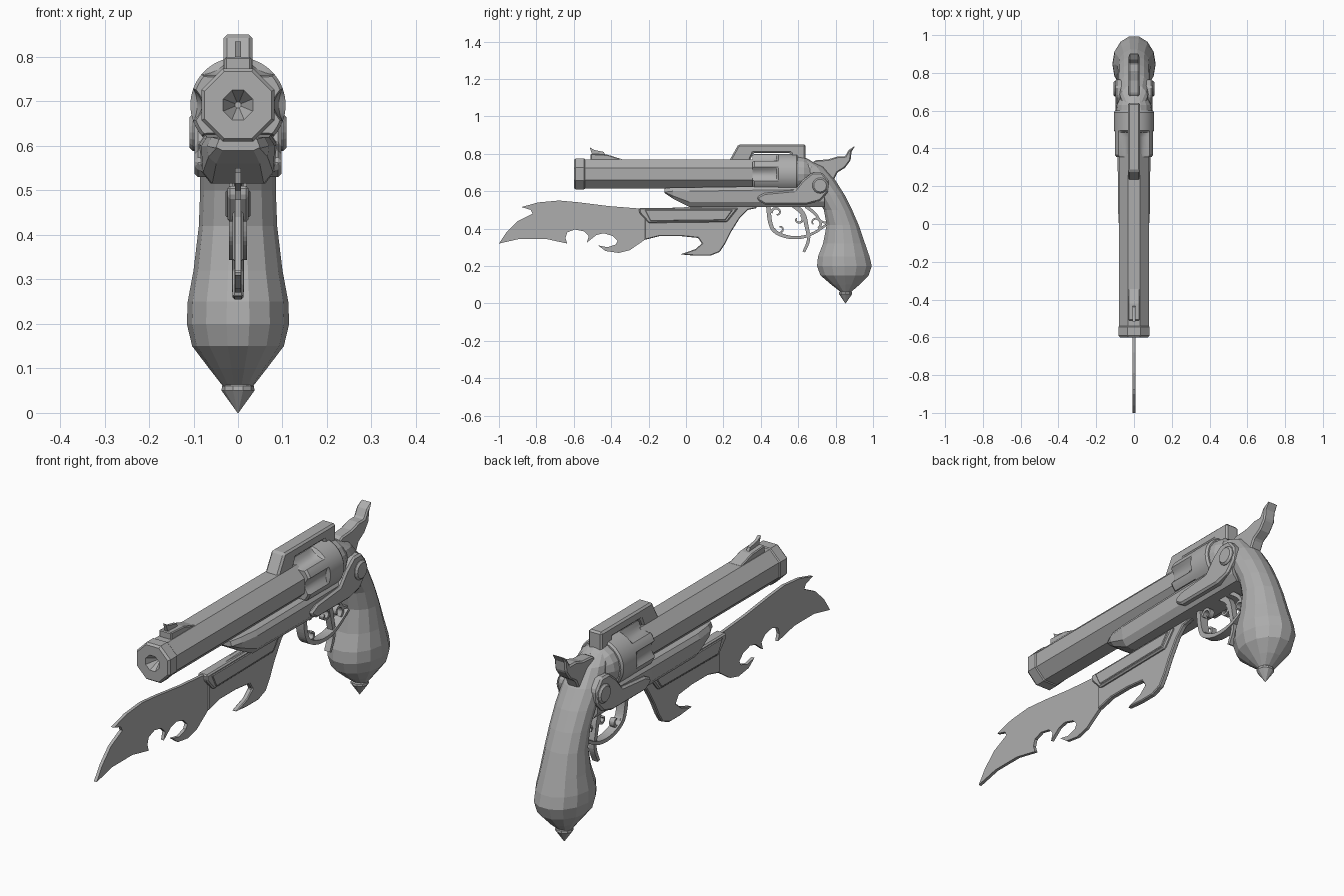
import bpy, bmesh
from math import sin, cos, pi
from mathutils import Vector

cube = bpy.data.objects.get("Cube")
if cube:
    bpy.data.objects.remove(cube, do_unlink=True)

# One plain metal colour for everything
METAL = (0.42, 0.42, 0.42, 1)
metal = bpy.data.materials.new("grey metal")
metal.use_nodes = True
metal.diffuse_color = METAL
metal.node_tree.nodes["Principled BSDF"].inputs["Base Color"].default_value = METAL

AXIS = 0.692  # height of the barrel axis


def finish(name, bm, bevel=0, smooth=False):
    """Turn a bmesh into a named object with optional bevel and smoothing."""
    bmesh.ops.recalc_face_normals(bm, faces=bm.faces)
    mesh = bpy.data.meshes.new(name)
    bm.to_mesh(mesh)
    bm.free()
    mesh.materials.append(metal)
    obj = bpy.data.objects.new(name, mesh)
    bpy.context.collection.objects.link(obj)
    if bevel:
        mod = obj.modifiers.new("bevel", "BEVEL")
        mod.width = bevel
        mod.segments = 1
        mod.limit_method = "ANGLE"
    if smooth:
        bpy.ops.object.select_all(action="DESELECT")
        obj.select_set(True)
        bpy.context.view_layer.objects.active = obj
        bpy.ops.object.shade_smooth_by_angle()
    return obj


def plate(name, outline, half, bevel=0, offset=0):
    """Extrude a side outline (y, z) to a thickness of 2 * half across x."""
    bm = bmesh.new()
    face = bm.faces.new([bm.verts.new((offset - half, y, z)) for y, z in outline])
    new = bmesh.ops.extrude_face_region(bm, geom=[face])["geom"]
    for v in new:
        if isinstance(v, bmesh.types.BMVert):
            v.co.x = offset + half
    return finish(name, bm, bevel)


def loft(name, rings, bevel=0, smooth=False):
    """Skin a row of equal rings and cap both ends."""
    bm = bmesh.new()
    rows = [[bm.verts.new(p) for p in ring] for ring in rings]
    count = len(rows[0])
    for a, b in zip(rows, rows[1:]):
        for i in range(count):
            j = (i + 1) % count
            bm.faces.new((a[i], a[j], b[j], b[i]))
    bm.faces.new(rows[0])
    bm.faces.new(rows[-1])
    return finish(name, bm, bevel, smooth)


def round_ring(y, radius, sides, turn=0.0):
    """Ring around the barrel axis."""
    angles = [2 * pi * (i + turn) / sides for i in range(sides)]
    return [(radius * cos(a), y, AXIS + radius * sin(a)) for a in angles]


def curve_through(points, steps=5):
    """Smooth path through a few points."""
    p = [Vector(q) for q in points]
    p = [2 * p[0] - p[1]] + p + [2 * p[-1] - p[-2]]
    path = []
    for a, b, c, d in zip(p, p[1:], p[2:], p[3:]):
        for k in range(steps):
            t = k / steps
            path.append(b + (c - a) * t / 2 + (2 * a - 5 * b + 4 * c - d) * t * t / 2
                        + (3 * b - a - 3 * c + d) * t ** 3 / 2)
    return path + [p[-2]]


def ribbon(name, points, half, thick):
    """Bent strip following a path, tapering a little to its end."""
    path = curve_through(points)
    left, right = [], []
    last = len(path) - 1
    for i, p in enumerate(path):
        along = (path[min(i + 1, last)] - path[max(i - 1, 0)]).normalized()
        side = Vector((-along.y, along.x)) * thick * (1 - i / last / 2)
        left.append(p + side)
        right.append(p - side)
    return plate(name, left + right[::-1], half)


def curl(name, y, z, radius, start, turn):
    """Small scroll ornament."""
    points = [(y + radius * (1 - k / 9) * cos(start + turn * k),
               z + radius * (1 - k / 9) * sin(start + turn * k)) for k in range(7)]
    ribbon(name, points, 0.012, 0.007)


# Barrel: octagon with a muzzle band and a conical bore
OCT = 0.085
loft("barrel", [round_ring(y, OCT, 8, 0.5) for y in (-0.54, 0.37)])
loft("muzzle_band", [round_ring(y, r, 8, 0.5) for y, r in
     ((-0.54, OCT), (-0.545, OCT + 0.004), (-0.59, OCT + 0.004), (-0.6, OCT - 0.004))])
bm = bmesh.new()
muzzle = bpy.data.objects["muzzle_band"].data
bm.from_mesh(muzzle)
front = min(bm.faces, key=lambda f: f.calc_center_median().y)
bmesh.ops.inset_region(bm, faces=[front], thickness=0.045)
hole = bmesh.ops.extrude_face_region(bm, geom=[front])["geom"]
deep = [v for v in hole if isinstance(v, bmesh.types.BMVert)]
bmesh.ops.delete(bm, geom=[front], context="FACES_ONLY")
for v in deep:
    v.co = Vector((v.co.x * 0.2, -0.55, AXIS + (v.co.z - AXIS) * 0.2))
bmesh.ops.recalc_face_normals(bm, faces=bm.faces)
bm.to_mesh(muzzle)
bm.free()

# Front sight
plate("sight_base", [(-0.51, 0.76), (-0.51, 0.80), (-0.42, 0.795), (-0.34, 0.77), (-0.34, 0.76)], 0.03, 0.004)
plate("sight_blade", [(-0.5, 0.79), (-0.515, 0.835), (-0.49, 0.82), (-0.44, 0.81), (-0.43, 0.79)], 0.007)

# Top strap bridging the cylinder
plate("top_strap", [(0.23, 0.76), (0.28, 0.85), (0.64, 0.85), (0.64, 0.75), (0.57, 0.75),
                    (0.56, 0.805), (0.36, 0.805), (0.34, 0.76)], 0.033, 0.008)


# Fluted cylinder
def fluted(y, radius, depth):
    ring = []
    for x, _, z in round_ring(y, 1, 72):
        a = 2 * pi * len(ring) / 72
        r = radius - depth * max(0, cos(6 * a) + 0.4) ** 0.5
        ring.append((r * x, y, AXIS + r * (z - AXIS)))
    return ring


loft("cylinder", [fluted(*s) for s in ((0.355, 0.1, 0.018), (0.365, 0.107, 0.022), (0.46, 0.107, 0.022),
     (0.485, 0.107, 0.013), (0.495, 0.107, 0), (0.59, 0.107, 0), (0.6, 0.1, 0))], smooth=True)
loft("recoil_shield", [round_ring(y, r, 16) for y, r in ((0.6, 0.095), (0.63, 0.092), (0.67, 0.07))])


# Lower frame with a pointed nose under the barrel
def frame_ring(y, low, w, top):
    half = [(w * 0.7, low), (w * 0.95, low + (top - low) * 0.25), (w, top - 0.02), (w * 0.85, top)]
    return [(x, y, z) for x, z in half] + [(-x, y, z) for x, z in half[::-1]]


loft("lower_frame", [frame_ring(*s) for s in ((-0.115, 0.59, 0.05, 0.615), (-0.07, 0.56, 0.07, 0.62),
     (0.02, 0.515, 0.083, 0.62), (0.36, 0.515, 0.087, 0.625), (0.74, 0.515, 0.087, 0.63))])

# Side plates and pivot caps, one on each side
SIDE = [(0.38, 0.57), (0.42, 0.59), (0.58, 0.605), (0.625, 0.66), (0.675, 0.70), (0.727, 0.70),
        (0.765, 0.655), (0.76, 0.595), (0.717, 0.548), (0.65, 0.53), (0.42, 0.53), (0.385, 0.55)]


def disc(radius):
    return [(0.717 + radius * cos(k * pi / 8), 0.63 + radius * sin(k * pi / 8)) for k in range(16)]


for label, s in (("left", 1), ("right", -1)):
    plate(label + "_side_plate", SIDE, 0.025, 0.008, s * 0.073)
    plate(label + "_pivot_cap", disc(0.042), 0.015, 0.008, s * 0.094)

# Grip: stacked oval sections (z, front, back, half width)
SECTIONS = [(0.055, 0.835, 0.875, 0.03), (0.10, 0.775, 0.93, 0.065), (0.15, 0.715, 0.98, 0.103),
            (0.2, 0.697, 0.997, 0.115), (0.25, 0.702, 0.985, 0.113), (0.32, 0.73, 0.96, 0.1),
            (0.42, 0.75, 0.925, 0.088), (0.5, 0.735, 0.89, 0.085), (0.58, 0.69, 0.85, 0.085),
            (0.66, 0.62, 0.80, 0.085), (0.73, 0.6, 0.74, 0.07), (0.77, 0.6, 0.65, 0.04)]


def oval(z, front, back, w, sides=14):
    angles = [2 * pi * i / sides for i in range(sides)]
    return [(w * cos(a), (front + back) / 2 + (back - front) / 2 * sin(a), z) for a in angles]


loft("grip", [oval(*s) for s in SECTIONS])
loft("pommel_spike", [oval(z, 0.853 - r, 0.853 + r, r, 10) for z, r in
     ((0, 0.001), (0.05, 0.037), (0.06, 0.036), (0.068, 0.025))])

# Hammer with an upswept spur
plate("hammer", [(0.66, 0.74), (0.69, 0.765), (0.76, 0.77), (0.81, 0.785), (0.85, 0.785), (0.87, 0.82),
                 (0.905, 0.843), (0.885, 0.81), (0.88, 0.765), (0.85, 0.725), (0.81, 0.70), (0.79, 0.66),
                 (0.72, 0.68)], 0.028, 0.006)

# Underslung blade: thin flame-shaped front, thicker hooked rear
plate("blade_front", [(-1, 0.32), (-0.96, 0.38), (-0.9, 0.44), (-0.82, 0.48), (-0.83, 0.5), (-0.88, 0.515),
                      (-0.79, 0.54), (-0.68, 0.55), (-0.57, 0.54), (-0.41, 0.52), (-0.22, 0.505),
                      (-0.22, 0.34), (-0.3, 0.285), (-0.36, 0.27), (-0.43, 0.28), (-0.47, 0.31),
                      (-0.42, 0.3), (-0.375, 0.315), (-0.365, 0.335), (-0.39, 0.36), (-0.44, 0.375),
                      (-0.48, 0.365), (-0.53, 0.325), (-0.52, 0.36), (-0.545, 0.385), (-0.595, 0.395),
                      (-0.635, 0.38), (-0.645, 0.35), (-0.635, 0.32), (-0.75, 0.345), (-0.89, 0.345)], 0.007)
plate("blade_rear", [(-0.22, 0.505), (0.36, 0.53), (0.38, 0.51), (0.33, 0.5), (0.29, 0.46), (0.24, 0.38),
                     (0.21, 0.32), (0.18, 0.275), (0.13, 0.255), (0.05, 0.255), (-0.03, 0.262),
                     (0.05, 0.29), (0.085, 0.32), (0.065, 0.35), (-0.03, 0.36), (-0.14, 0.36),
                     (-0.22, 0.34)], 0.012, 0.004)
plate("blade_holder", [(-0.25, 0.51), (0.28, 0.51), (0.22, 0.435), (-0.2, 0.43), (-0.25, 0.485)], 0.024, 0.006)
plate("holder_panel", [(-0.22, 0.5), (0.25, 0.5), (0.21, 0.445), (-0.19, 0.44)], 0.028, 0.003)

# Trigger guard, trigger and scrolls
ribbon("trigger_guard", [(0.44, 0.52), (0.45, 0.435), (0.475, 0.385), (0.545, 0.355), (0.625, 0.355),
                         (0.69, 0.38), (0.75, 0.42)], 0.02, 0.012)
ribbon("trigger", [(0.57, 0.53), (0.625, 0.48), (0.645, 0.41), (0.655, 0.34), (0.63, 0.275)], 0.014, 0.014)
ribbon("guard_brace", [(0.64, 0.52), (0.69, 0.48), (0.72, 0.44), (0.76, 0.43)], 0.012, 0.009)
curl("front_scroll", 0.485, 0.485, 0.03, pi, -0.8)
curl("lower_scroll", 0.5, 0.4, 0.03, pi, 0.8)
curl("rear_scroll", 0.69, 0.43, 0.035, -1, 0.8)
curl("trigger_scroll", 0.6, 0.45, 0.028, 1, -0.8)
